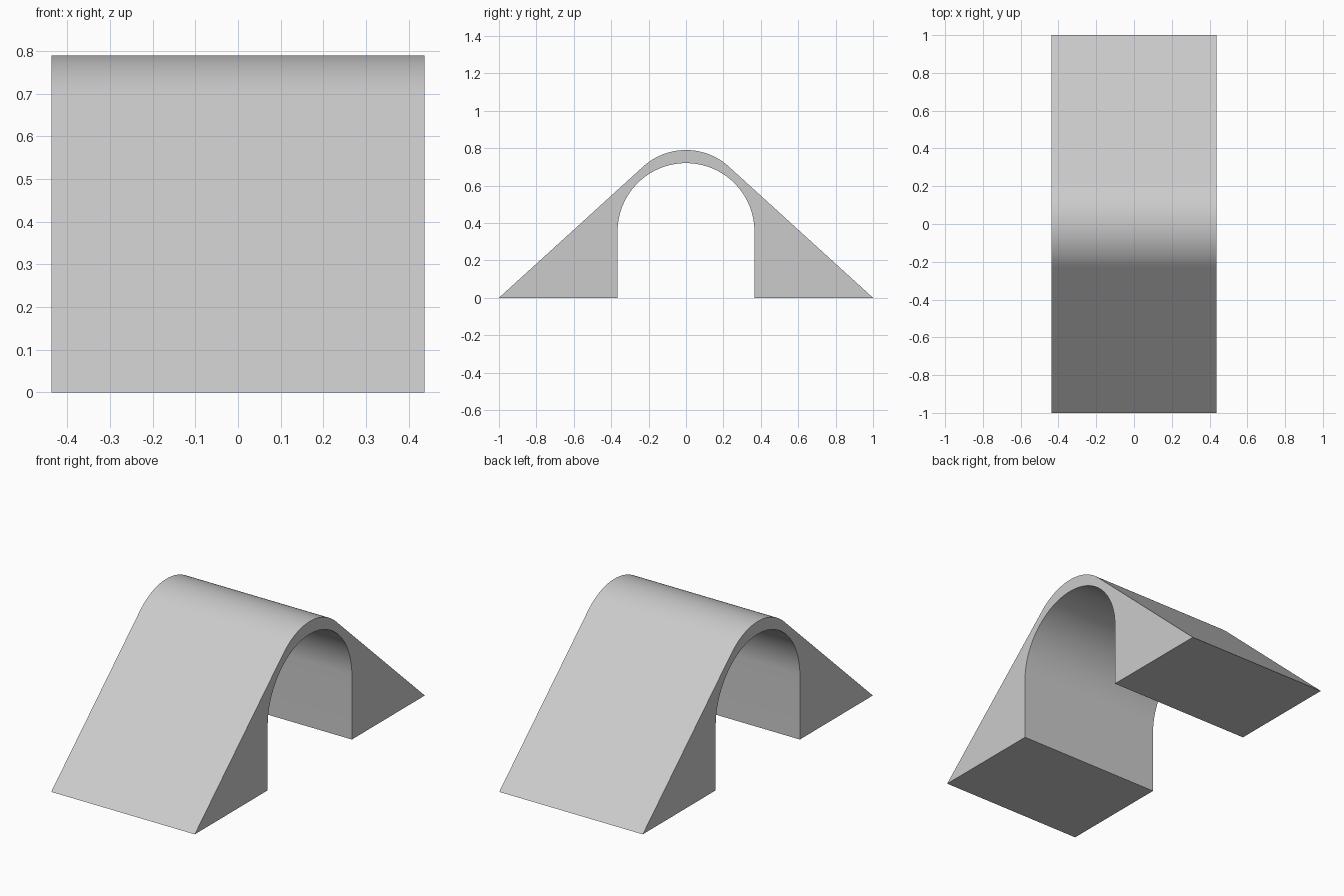
import bpy
import bmesh
from math import sin, cos, pi, atan2, acos, hypot, radians

cube = bpy.data.objects.get("Cube")
if cube:
    bpy.data.objects.remove(cube, do_unlink=True)

HALF_WIDTH = 0.437
CROWN_Z, CROWN_R = 0.79, 0.34      # rounded ridge
TUNNEL_Z, TUNNEL_R = 0.72, 0.366   # round-headed opening
STEPS = 48


def arc(radius, top, start, end):
    """Points (y, z) on an arc whose highest point is at the given height."""
    angles = [start + (end - start) * i / STEPS for i in range(STEPS + 1)]
    return [(radius * cos(a), top - radius + radius * sin(a)) for a in angles]


# Material
grey = bpy.data.materials.new("light_grey")
grey.use_nodes = True
colour = (0.6, 0.6, 0.6, 1)
grey.diffuse_color = colour
grey.node_tree.nodes["Principled BSDF"].inputs["Base Color"].default_value = colour

# Side profile: straight slopes run tangent into the ridge
centre_z = CROWN_Z - CROWN_R
tangent = acos(CROWN_R / hypot(1, centre_z)) - atan2(centre_z, 1)
outer = [(1, 0)] + arc(CROWN_R, CROWN_Z, tangent, pi - tangent) + [(-1, 0)]
inner = [(-TUNNEL_R, 0)] + arc(TUNNEL_R, TUNNEL_Z, pi, 0) + [(TUNNEL_R, 0)]

# Extrude the profile across the width
bm = bmesh.new()
face = bm.faces.new([bm.verts.new((-HALF_WIDTH, y, z)) for y, z in outer + inner])
result = bmesh.ops.extrude_face_region(bm, geom=[face])
moved = [v for v in result["geom"] if isinstance(v, bmesh.types.BMVert)]
bmesh.ops.translate(bm, vec=(2 * HALF_WIDTH, 0, 0), verts=moved)
bmesh.ops.recalc_face_normals(bm, faces=bm.faces)
mesh = bpy.data.meshes.new("arch_block")
bm.to_mesh(mesh)
bm.free()
mesh.materials.append(grey)

arch = bpy.data.objects.new("arch_block", mesh)
bpy.context.collection.objects.link(arch)
bpy.context.view_layer.objects.active = arch
arch.select_set(True)
bpy.ops.object.shade_smooth_by_angle(angle=radians(30))
